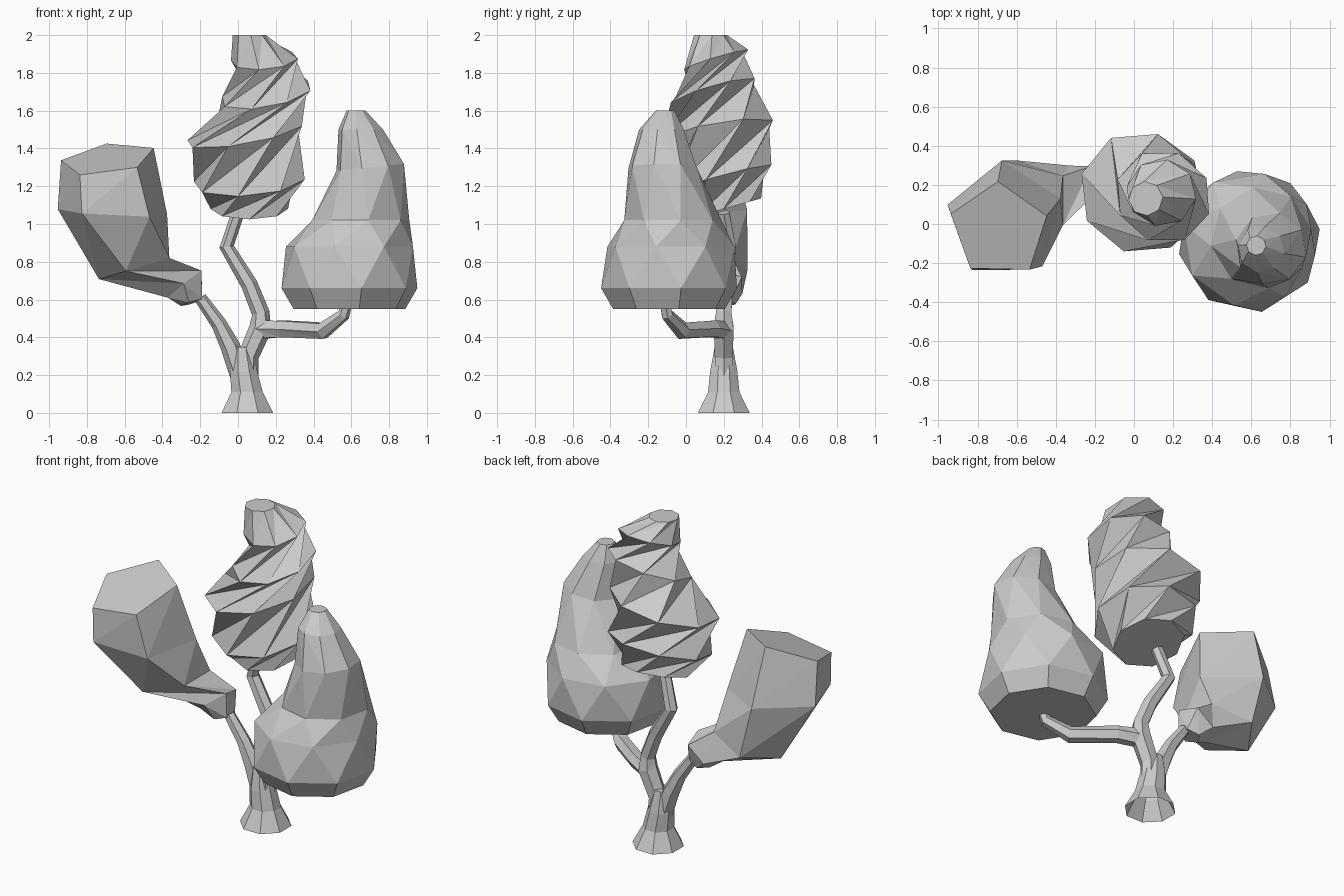
import bpy, bmesh, math
from mathutils import Vector


def loft(name, rings, sides, flip=False, bottom=True):
    """Faceted solid through rings: (centre, radius, normal, twist in degrees)."""
    bm = bmesh.new()
    loops = []
    for centre, radius, normal, twist in rings:
        turn = Vector((0, 0, 1)).rotation_difference(Vector(normal))
        loop = []
        for i in range(sides):
            a = math.radians(twist) + math.tau * i / sides
            p = turn @ Vector((radius * math.cos(a), radius * math.sin(a), 0))
            loop.append(bm.verts.new(Vector(centre) + p))
        loops.append(loop)
    for low, high in zip(loops, loops[1:]):
        for i in range(sides):
            j = (i + 1) % sides
            a, b, c, d = low[i], low[j], high[j], high[i]
            tris = ((a, b, d), (b, c, d)) if flip else ((a, b, c), (a, c, d))
            for t in tris:
                bm.faces.new(t)
    if bottom:
        bm.faces.new(loops[0][::-1])
    bm.faces.new(loops[-1])
    bmesh.ops.recalc_face_normals(bm, faces=bm.faces)
    mesh = bpy.data.meshes.new(name)
    bm.to_mesh(mesh)
    bm.free()
    obj = bpy.data.objects.new(name, mesh)
    bpy.context.collection.objects.link(obj)
    return obj


def branch(name, path, sides=6):
    """Tube along (x, y, z, radius) points."""
    pts = [Vector(p[:3]) for p in path]
    rings = []
    for i, p in enumerate(path):
        before, after = pts[max(i - 1, 0)], pts[min(i + 1, len(pts) - 1)]
        rings.append((pts[i], p[3], (after - before).normalized(), 0))
    return loft(name, rings, sides)


def foliage(name, table, sides):
    """Crown from (x, y, z, radius, slope_x, slope_y, twist) rows."""
    return loft(name, [((x, y, z), r, Vector((-sx, -sy, 1)).normalized(), t)
                       for x, y, z, r, sx, sy, t in table], sides, True)


# Flared trunk, open underneath
loft("trunk", [((0.05, 0.2, 0), 0.148, (0, 0, 1), 22.5),
               ((0.048, 0.2, 0.11), 0.09, (0, 0, 1), 22.5),
               ((0.03, 0.2, 0.22), 0.078, (0, 0, 1), 22.5),
               ((0.02, 0.2, 0.35), 0.052, (0, 0, 1), 22.5)], 8, bottom=False)

# Branches
branch("left_branch", [(0.015, 0.2, 0.18, 0.05), (-0.005, 0.2, 0.25, 0.055),
                       (-0.04, 0.2, 0.35, 0.052), (-0.1, 0.2, 0.47, 0.041),
                       (-0.2, 0.2, 0.61, 0.033)])
branch("middle_branch", [(0.055, 0.2, 0.18, 0.055), (0.055, 0.2, 0.3, 0.055),
                         (0.12, 0.2, 0.45, 0.06), (0.12, 0.2, 0.53, 0.047),
                         (0.06, 0.21, 0.68, 0.044), (-0.06, 0.23, 0.88, 0.039),
                         (0.0, 0.2, 1.06, 0.034)])
branch("right_branch", [(0.11, 0.2, 0.44, 0.055), (0.24, 0.14, 0.445, 0.05),
                        (0.45, -0.02, 0.435, 0.048), (0.56, -0.1, 0.52, 0.034),
                        (0.575, -0.11, 0.58, 0.03)])

# Left crown: leaning five-sided club with twisted folds
foliage("left_foliage", [
    (-0.24, 0.2, 0.585, 0.065, 0.3, -0.1, 180),
    (-0.28, 0.2, 0.68, 0.12, 0.8, -0.1, 195),
    (-0.53, 0.12, 0.77, 0.215, 0.3, 0.0, 180),
    (-0.66, 0.02, 1.06, 0.305, -0.05, 0.05, 237),
    (-0.69, -0.03, 1.345, 0.26, 0.14, 0.33, 306)], 5)

# Middle crown: twisted spiral, eight sides
foliage("middle_foliage", [
    (0.06, 0.2, 1.08, 0.205, 0.0, 0.28, 0),
    (0.06, 0.17, 1.23, 0.3, 0.08, 0.28, 78),
    (0.035, 0.16, 1.48, 0.32, 0.18, 0.18, 163),
    (0.15, 0.14, 1.69, 0.25, 0.18, 0.3, 250),
    (0.14, 0.16, 1.87, 0.18, 0.08, 0.3, 350),
    (0.06, 0.13, 2.0, 0.088, 0.0, 0.0, 410)], 8)

# Right crown: flat-bottomed pear shape
foliage("right_foliage", [
    (0.59, -0.09, 0.55, 0.3, 0.0, 0.0, 10),
    (0.59, -0.09, 0.66, 0.365, 0.0, 0.0, 10),
    (0.59, -0.08, 0.88, 0.345, 0.0, 0.0, 32),
    (0.65, -0.07, 1.02, 0.26, 0.0, 0.0, 54),
    (0.7, -0.125, 1.3, 0.185, 0.1, 0.0, 76),
    (0.65, -0.13, 1.5, 0.12, 0.0, 0.0, 80),
    (0.625, -0.11, 1.6, 0.05, 0.0, 0.0, 84)], 8)
